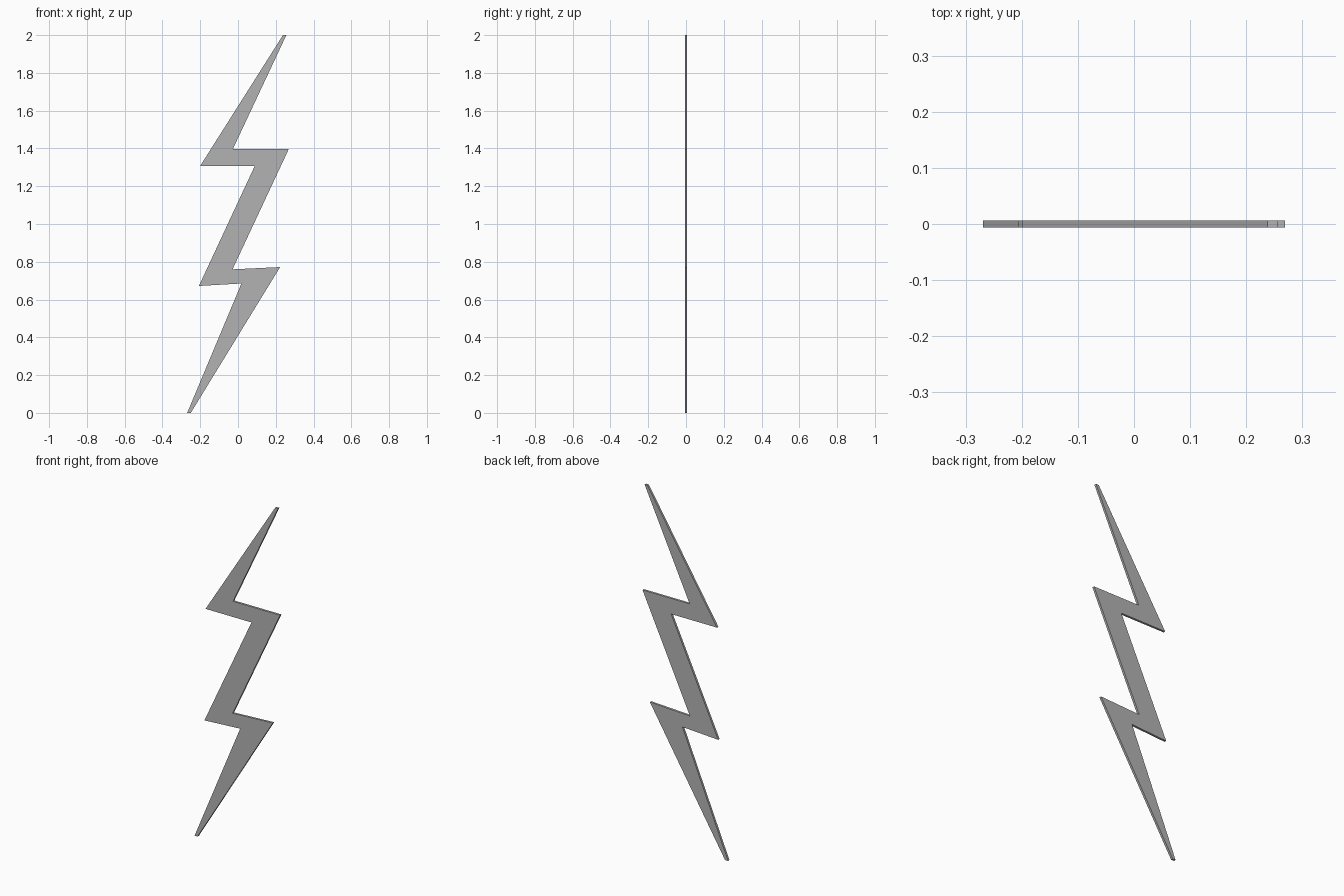
import bpy, bmesh

if "Cube" in bpy.data.objects:
    bpy.data.objects.remove(bpy.data.objects["Cube"])

HALF_THICKNESS = 0.0063

# Zigzag outline in the x-z plane, counter-clockwise seen from the front
outline = [
    (-0.269, 0.0), (-0.25, 0.0),                        # bottom tip
    (0.223, 0.772), (-0.029, 0.76),                     # lower right barb
    (0.269, 1.397), (-0.027, 1.397),                    # upper right barb
    (0.256, 2.0), (0.238, 2.0),                         # top tip
    (-0.2, 1.308), (0.089, 1.308),                      # upper left barb
    (-0.207, 0.672), (0.018, 0.685),                    # lower left barb
]

# Flat plate: fill the outline and extrude it through the thickness
bm = bmesh.new()
front = bm.faces.new([bm.verts.new((x, -HALF_THICKNESS, z)) for x, z in outline])
result = bmesh.ops.extrude_face_region(bm, geom=[front], use_keep_orig=True)
back_verts = [g for g in result["geom"] if isinstance(g, bmesh.types.BMVert)]
bmesh.ops.translate(bm, verts=back_verts, vec=(0, 2 * HALF_THICKNESS, 0))
bmesh.ops.recalc_face_normals(bm, faces=bm.faces[:])

mesh = bpy.data.meshes.new("lightning_bolt")
bm.to_mesh(mesh)
bm.free()
bolt = bpy.data.objects.new("lightning_bolt", mesh)
bpy.context.collection.objects.link(bolt)

# Dark grey finish
grey = bpy.data.materials.new("dark_grey")
grey.diffuse_color = (0.45, 0.45, 0.45, 1)
grey.use_nodes = True
grey.node_tree.nodes["Principled BSDF"].inputs["Base Color"].default_value = grey.diffuse_color
mesh.materials.append(grey)
